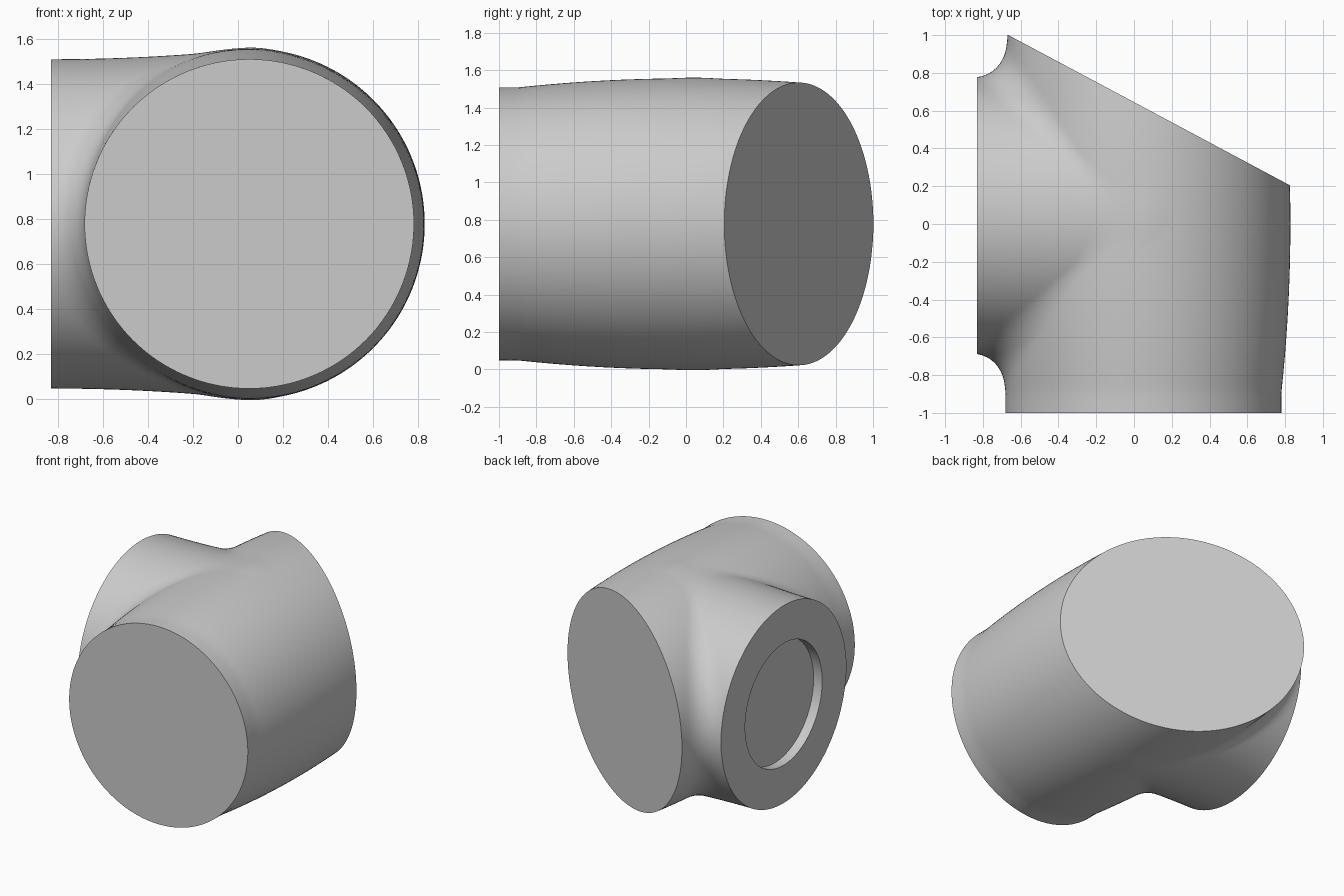
import bpy, bmesh
from math import sin, cos, pi, sqrt
from mathutils import Vector

if "Cube" in bpy.data.objects:
    bpy.data.objects.remove(bpy.data.objects["Cube"])

CENTRE = Vector((0.05, 0.045, 0.778))
AROUND, DOWN = 256, 128
FAR = 1.6


def field(p):
    """Positive inside a barrel along y blended with a round branch along -x."""
    x, y, z = p.x, p.y, p.z - CENTRE.z
    barrel_r = 0.778 - 0.06 * min(max(y, -0.89), 1.0) ** 2
    barrel = barrel_r ** 2 - (x - 0.05) ** 2
    branch_r = 0.73 + 0.06 * min(max(x + 0.83, 0), 0.88) ** 2
    branch = branch_r ** 2 - (y - 0.045) ** 2 - 2 * max(x - 0.05, 0) ** 2
    # fillet fades out where the two surfaces become parallel
    k = max(0.03, 0.28 * (1 - z * z / 0.533))
    blend = max(k - abs(barrel - branch), 0) ** 2 / (4 * k)
    return max(barrel, branch) + blend - z * z


def surface_point(direction):
    lo, hi = 0.3, FAR
    if field(CENTRE + direction * hi) > 0:
        return CENTRE + direction * hi
    for _ in range(18):
        mid = (lo + hi) / 2
        if field(CENTRE + direction * mid) > 0:
            lo = mid
        else:
            hi = mid
    return CENTRE + direction * lo


# Blended skin, swept outward from the centre
bm = bmesh.new()
top = bm.verts.new(surface_point(Vector((0, 0, 1))))
bottom = bm.verts.new(surface_point(Vector((0, 0, -1))))
rings = []
for j in range(1, DOWN):
    t = pi * j / DOWN
    rings.append([bm.verts.new(surface_point(Vector((
        sin(t) * cos(2 * pi * i / AROUND),
        sin(t) * sin(2 * pi * i / AROUND), cos(t))))) for i in range(AROUND)])
for i in range(AROUND):
    n = (i + 1) % AROUND
    bm.faces.new((top, rings[0][i], rings[0][n]))
    bm.faces.new((bottom, rings[-1][n], rings[-1][i]))
    for a, b in zip(rings, rings[1:]):
        bm.faces.new((a[i], b[i], b[n], a[n]))


def cut_flat(point, normal):
    """Trim the skin at a plane and close it with one flat cap."""
    geom = bm.verts[:] + bm.edges[:] + bm.faces[:]
    bmesh.ops.bisect_plane(bm, geom=geom, dist=1e-5, plane_co=point,
                           plane_no=normal, clear_outer=True)
    bmesh.ops.remove_doubles(bm, verts=bm.verts[:], dist=0.0008)
    rim = [e for e in bm.edges if e.is_boundary]
    return bmesh.ops.edgeloop_fill(bm, edges=rim)["faces"]


# Front, slanted back and branch end caps
# The far shell is closed, so each cut leaves a single open rim
cut_flat((0, -1, 0), (0, -1, 0))
cut_flat((0.08, 0.6025, 0), (0.795, 1.49, 0))
end_caps = cut_flat((-0.83, 0, 0), (-1, 0, 0))
bmesh.ops.recalc_face_normals(bm, faces=bm.faces[:])

# Shallow round recess in the branch end
RECESS_R, RECESS_DEPTH = 0.45, 0.07
for cap in end_caps:
    for depth in (0, RECESS_DEPTH):
        bmesh.ops.inset_individual(bm, faces=[cap], thickness=0.001)
        for v in cap.verts:
            dy, dz = v.co.y - CENTRE.y, v.co.z - CENTRE.z
            s = RECESS_R / sqrt(dy * dy + dz * dz)
            v.co = (-0.83 + depth, CENTRE.y + dy * s, CENTRE.z + dz * s)
bmesh.ops.recalc_face_normals(bm, faces=bm.faces[:])

mesh = bpy.data.meshes.new("pipe_junction")
bm.to_mesh(mesh)
bm.free()
body = bpy.data.objects.new("pipe_junction", mesh)
bpy.context.collection.objects.link(body)

# Plain grey finish
grey = bpy.data.materials.new("light_grey")
grey.use_nodes = True
colour = (0.6, 0.6, 0.6, 1)
grey.diffuse_color = colour
grey.node_tree.nodes["Principled BSDF"].inputs["Base Color"].default_value = colour
mesh.materials.append(grey)

bpy.ops.object.select_all(action="DESELECT")
body.select_set(True)
bpy.context.view_layer.objects.active = body
bpy.ops.object.shade_smooth_by_angle(angle=0.6)
